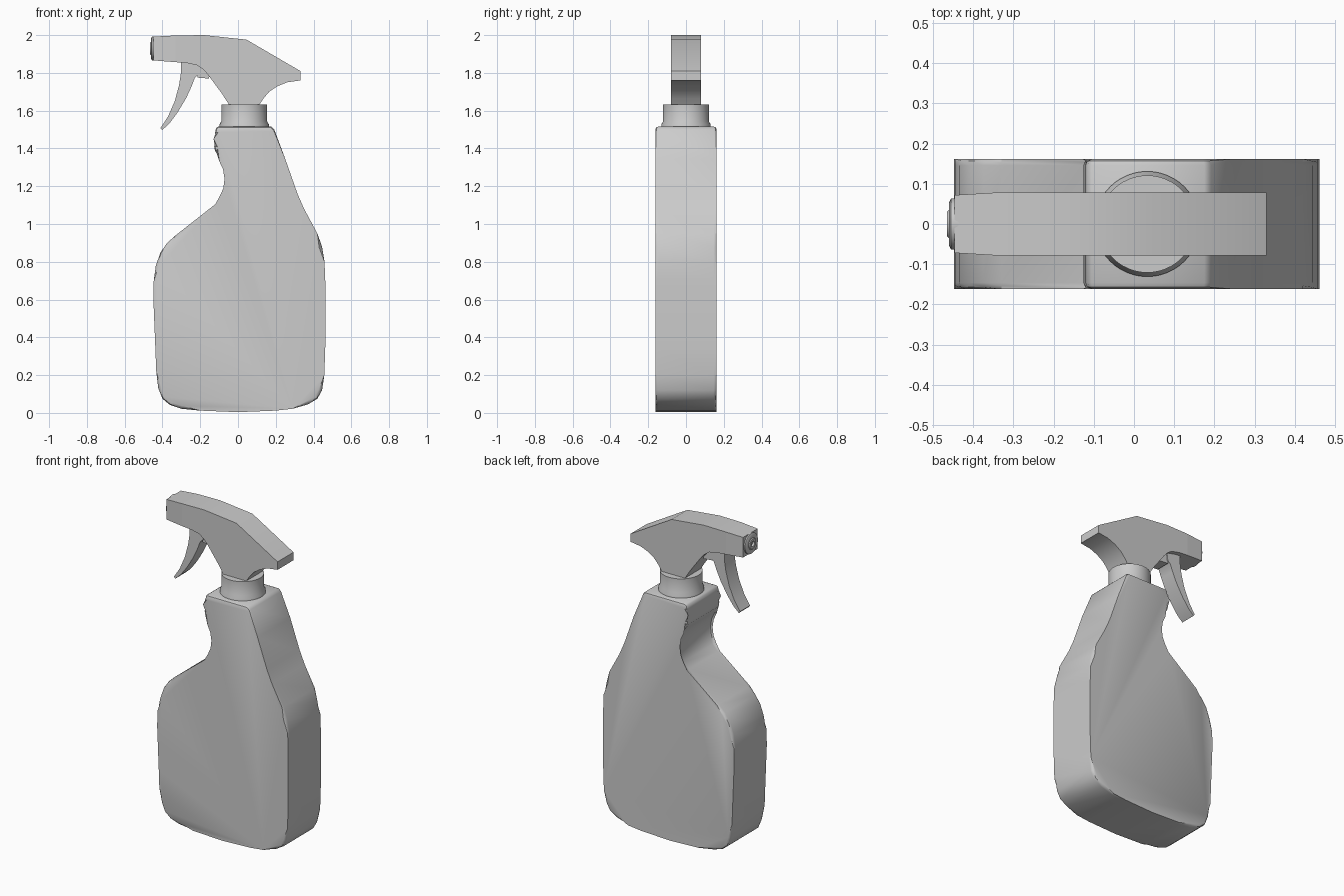
import bpy, bmesh, math
from mathutils import Matrix


def finish(name, bm, angle=35):
    bmesh.ops.recalc_face_normals(bm, faces=bm.faces)
    me = bpy.data.meshes.new(name)
    bm.to_mesh(me)
    bm.free()
    ob = bpy.data.objects.new(name, me)
    bpy.context.collection.objects.link(ob)
    bpy.ops.object.select_all(action='DESELECT')
    bpy.context.view_layer.objects.active = ob
    ob.select_set(True)
    bpy.ops.object.shade_smooth_by_angle(angle=math.radians(angle))
    return ob


def extrude_profile(name, pts, width, bevel=0.0, angle=35):
    """Closed x/z outline, width(x, z) gives the half depth in y."""
    bm = bmesh.new()
    front = [bm.verts.new((x, -width(x, z), z)) for x, z in pts]
    back = [bm.verts.new((x, width(x, z), z)) for x, z in pts]
    caps = [bm.faces.new(front), bm.faces.new(back[::-1])]
    n = len(pts)
    for i in range(n):
        j = (i + 1) % n
        bm.faces.new((front[i], back[i], back[j], front[j]))
    if bevel:
        edges = [e for f in caps for e in f.edges]
        bmesh.ops.bevel(bm, geom=edges, offset=bevel, segments=2,
                        profile=0.5, affect='EDGES', clamp_overlap=True)
    return finish(name, bm, angle)


def lathe(name, profile, matrix, n=48):
    """Spin (radius, height) points around the local z axis."""
    bm = bmesh.new()
    rings = [[bm.verts.new((r * math.cos(2 * math.pi * k / n),
                            r * math.sin(2 * math.pi * k / n), h))
              for k in range(n)] for r, h in profile]
    for a, b in zip(rings, rings[1:]):
        for k in range(n):
            m = (k + 1) % n
            bm.faces.new((a[k], a[m], b[m], b[k]))
    bm.faces.new(rings[0][::-1])
    bm.faces.new(rings[-1])
    bm.transform(matrix)
    return finish(name, bm)


# Bottle: flat front and back, rounded rim
bottle = [(-0.20, 0.012), (-0.30, 0.022), (-0.36, 0.042), (-0.40, 0.075),
          (-0.422, 0.13), (-0.433, 0.22), (-0.437, 0.33), (-0.448, 0.60),
          (-0.446, 0.70), (-0.435, 0.78), (-0.41, 0.85), (-0.375, 0.90),
          (-0.33, 0.94), (-0.12, 1.105), (-0.082, 1.14), (-0.062, 1.185),
          (-0.055, 1.24), (-0.064, 1.295), (-0.085, 1.34), (-0.122, 1.388),
          (-0.126, 1.41), (-0.113, 1.45), (-0.121, 1.485), (-0.116, 1.508),
          (-0.105, 1.516), (0.175, 1.516), (0.192, 1.50), (0.25, 1.345),
          (0.315, 1.16), (0.35, 1.08), (0.42, 0.95), (0.445, 0.88),
          (0.458, 0.80), (0.462, 0.70), (0.462, 0.35), (0.457, 0.20),
          (0.445, 0.12), (0.42, 0.075), (0.37, 0.045), (0.29, 0.022),
          (0.20, 0.012), (0.0, 0.004)]
extrude_profile("bottle", bottle, lambda x, z: 0.162, bevel=0.016, angle=40)

# Screw collar with lower flange
lathe("collar", [(0.131, 1.505), (0.131, 1.526), (0.121, 1.545),
                 (0.121, 1.632)], Matrix.Translation((0.033, 0, 0)))

# Sprayer head
head = [(-0.332, 1.998), (-0.18, 2.0), (0.045, 1.976), (0.33, 1.81),
        (0.33, 1.76), (0.26, 1.75), (0.21, 1.73), (0.165, 1.70),
        (0.135, 1.665), (0.105, 1.62), (-0.04, 1.62), (-0.085, 1.69),
        (-0.155, 1.785), (-0.18, 1.815), (-0.215, 1.84), (-0.27, 1.852),
        (-0.332, 1.857)]
extrude_profile("sprayer_head", head, lambda x, z: 0.079, angle=25)

# Tapered nozzle block
block = [(-0.447, 1.992), (-0.332, 1.998), (-0.332, 1.857), (-0.447, 1.866)]
extrude_profile("nozzle_block", block,
                lambda x, z: 0.079 if x > -0.4 else 0.072)

# Round nozzle tip, pointing towards -x, with a small bore
lathe("nozzle_tip", [(0.064, -0.01), (0.064, 0.008), (0.054, 0.013),
                     (0.036, 0.013), (0.031, 0.018), (0.016, 0.018),
                     (0.014, 0.005)],
      Matrix.Translation((-0.447, 0, 1.929)) @ Matrix.Rotation(-math.pi / 2, 4, 'Y'),
      n=32)

# Curved trigger
trigger = [(-0.30, 1.87), (-0.302, 1.80), (-0.312, 1.735), (-0.335, 1.65),
           (-0.37, 1.57), (-0.41, 1.508), (-0.402, 1.497), (-0.365, 1.53),
           (-0.32, 1.59), (-0.275, 1.665), (-0.245, 1.73), (-0.228, 1.775),
           (-0.21, 1.79), (-0.20, 1.87)]
extrude_profile("trigger", trigger, lambda x, z: 0.05, angle=30)

# Pivot block behind the trigger
pivot = [(-0.215, 1.85), (-0.215, 1.775), (-0.155, 1.77), (-0.13, 1.85)]
extrude_profile("trigger_pivot", pivot, lambda x, z: 0.045)
